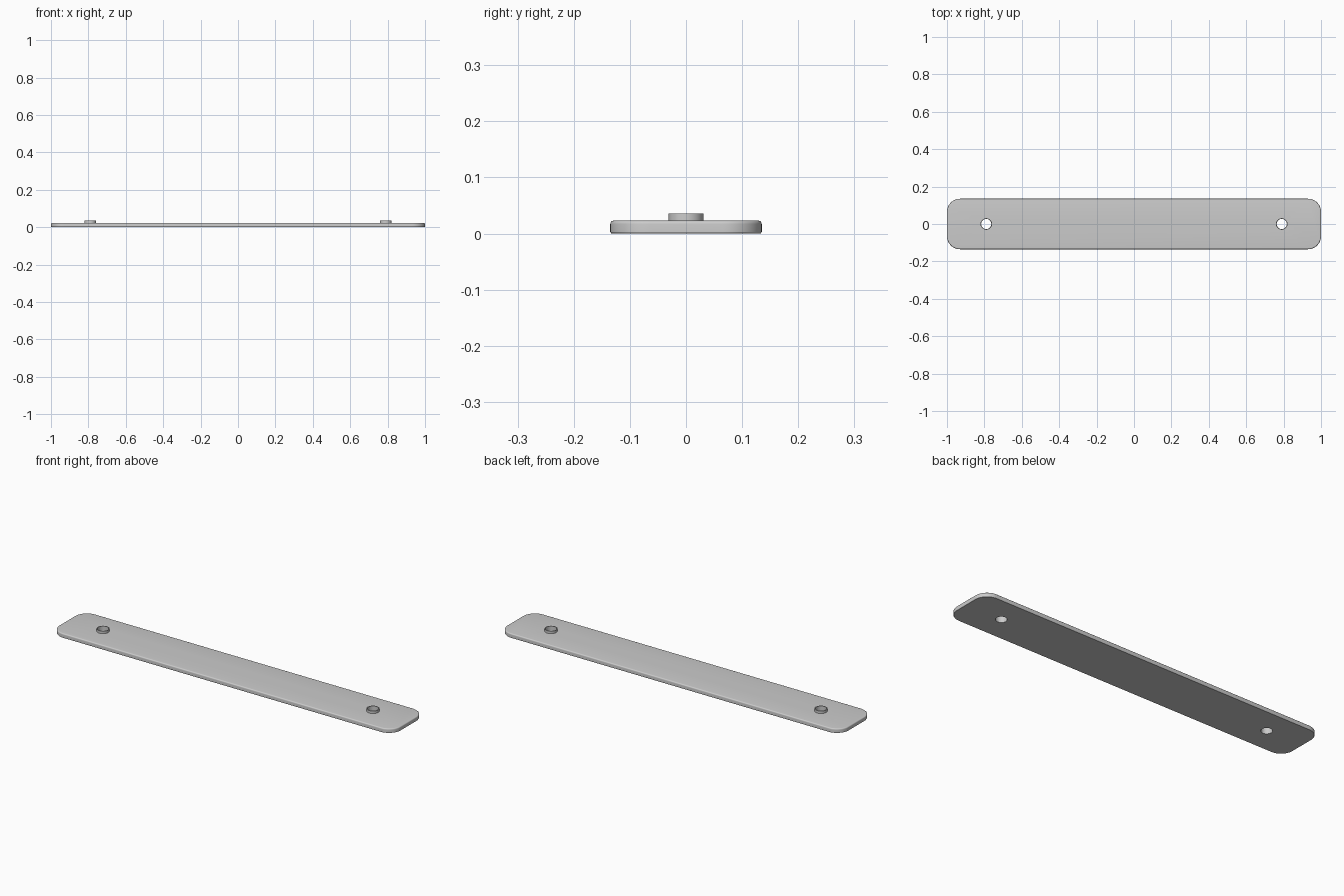
import bpy, bmesh
from math import sin, cos, pi

if "Cube" in bpy.data.objects:
    bpy.data.objects.remove(bpy.data.objects["Cube"])

LENGTH, WIDTH, CORNER = 1.0, 0.135, 0.07   # half length, half width, corner radius
HOLE_X, HOLE_R, BOSS_R = 0.79, 0.027, 0.031
TOP, BOSS_TOP, SEG = 0.023, 0.036, 48


def outline(inset, steps=12):
    r = CORNER - inset
    pts = []
    for i, (sx, sy) in enumerate(((1, 1), (-1, 1), (-1, -1), (1, -1))):
        for k in range(steps + 1):
            a = (i + k / steps) * pi / 2
            pts.append((sx * (LENGTH - CORNER) + r * cos(a),
                        sy * (WIDTH - CORNER) + r * sin(a)))
    return pts


def circle(x, r):
    return [(x + r * cos(2 * pi * k / SEG), r * sin(2 * pi * k / SEG)) for k in range(SEG)]


def loft(name, rings, closed=False):
    """Skin a stack of (points, z) rings, capped or joined end to start."""
    bm = bmesh.new()
    loops = [[bm.verts.new((x, y, z)) for x, y in pts] for pts, z in rings]
    pairs = list(zip(loops, loops[1:])) + ([(loops[-1], loops[0])] if closed else [])
    for a, b in pairs:
        for i in range(len(a)):
            j = (i + 1) % len(a)
            bm.faces.new((a[i], a[j], b[j], b[i]))
    if not closed:
        bm.faces.new(loops[0][::-1])
        bm.faces.new(loops[-1])
    bmesh.ops.recalc_face_normals(bm, faces=bm.faces)
    me = bpy.data.meshes.new(name)
    bm.to_mesh(me)
    bm.free()
    ob = bpy.data.objects.new(name, me)
    bpy.context.collection.objects.link(ob)
    return ob


def smooth(ob):
    bpy.ops.object.select_all(action='DESELECT')
    ob.select_set(True)
    bpy.context.view_layer.objects.active = ob
    bpy.ops.object.shade_smooth_by_angle(angle=pi / 6)


# Plate with rounded top rim and a small bottom chamfer
rim = 0.006
rings = [(outline(0.002), 0), (outline(0), 0.003)]
for k in range(6):
    a = k / 5 * pi / 2
    rings.append((outline(rim * (1 - cos(a))), TOP - rim + rim * sin(a)))
plate = loft("plate", rings)

for side, s in (("left", -1), ("right", 1)):
    x = s * HOLE_X
    # Screw hole through the plate
    cutter = loft(f"hole_cutter_{side}", [(circle(x, HOLE_R), -0.05), (circle(x, HOLE_R), 0.1)])
    cutter.hide_render = True
    cutter.hide_set(True)
    mod = plate.modifiers.new(f"hole_{side}", 'BOOLEAN')
    mod.operation, mod.solver, mod.object = 'DIFFERENCE', 'EXACT', cutter
    # Raised collar around the hole
    collar = loft(f"collar_{side}", [(circle(x, BOSS_R), TOP - 0.001), (circle(x, BOSS_R), BOSS_TOP),
                                     (circle(x, HOLE_R), BOSS_TOP), (circle(x, HOLE_R), TOP - 0.001)],
                  closed=True)
    smooth(collar)
smooth(plate)
